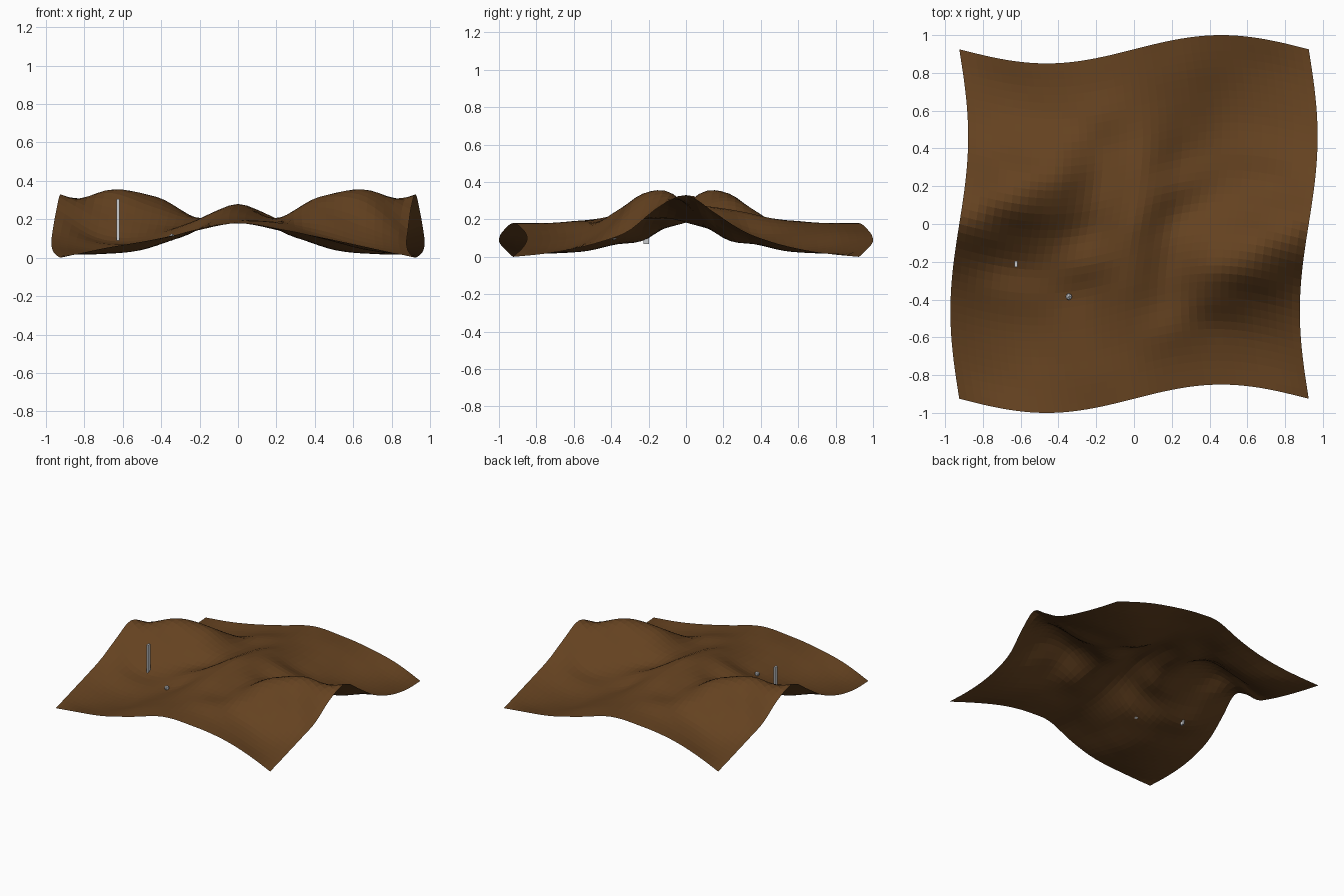
import bpy, bmesh, math
from mathutils import Matrix

if "Cube" in bpy.data.objects:
    bpy.data.objects.remove(bpy.data.objects["Cube"])

def material(name, rgb):
    m = bpy.data.materials.new(name)
    m.diffuse_color = (*rgb, 1)
    m.use_nodes = True
    m.node_tree.nodes["Principled BSDF"].inputs["Base Color"].default_value = m.diffuse_color
    return m

earth = material("earth_brown", (0.128, 0.054, 0.0145))
steel = material("pale_grey", (0.6, 0.61, 0.63))

def add_object(name, bm, mat):
    me = bpy.data.meshes.new(name)
    bm.to_mesh(me)
    bm.free()
    me.materials.append(mat)
    ob = bpy.data.objects.new(name, me)
    bpy.context.collection.objects.link(ob)
    return ob

# Control heights: front edge to the middle row; the back half is the same turned 180 degrees
FRONT = [
    [.00, .05, .09, .138, .18, .145, .10, .05, .00],
    [.015, .022, .065, .138, .18, .155, .10, .04, .015],
    [.04, .02, .042, .125, .185, .185, .13, .07, .04],
    [.078, .035, .042, .115, .205, .185, .235, .165, .078],
    [.137, .075, .07, .12, .24, .20, .315, .315, .137],
    [.235, .105, .10, .18, .265, .205, .28, .35, .26],
]
MIDDLE = [.33, .23, .175, .175, .28, .175, .175, .23, .33]
ROWS = FRONT + [MIDDLE] + [r[::-1] for r in FRONT[::-1]]

def spline(vals, t):
    """Smooth curve through evenly spaced values, t from 0 to 1."""
    n = len(vals) - 1
    f = t * n
    i = min(int(f), n - 1)
    f -= i
    b, c = vals[i], vals[i + 1]
    a = vals[i - 1] if i > 0 else 2 * b - c
    d = vals[i + 2] if i + 2 <= n else 2 * c - b
    return b + 0.5 * f * (c - a + f * (2*a - 5*b + 4*c - d + f * (3*(b - c) + d - a)))

# Terrain sheet with wavy borders
N = 44
bm = bmesh.new()
grid = []
for j in range(N + 1):
    v = 2 * j / N - 1
    line = []
    for i in range(N + 1):
        u = 2 * i / N - 1
        z = spline([spline(r, i / N) for r in ROWS], j / N)
        x = 0.925 * u + 0.047 * math.sin(math.pi * v)
        y = 0.925 * v + 0.075 * math.sin(math.pi * u)
        line.append(bm.verts.new((x, y, max(z, 0))))
    grid.append(line)
for j in range(N):
    for i in range(N):
        bm.faces.new((grid[j][i], grid[j][i + 1], grid[j + 1][i + 1], grid[j + 1][i]))
add_object("terrain", bm, earth)

# Thin upright post standing in the basin
bm = bmesh.new()
bmesh.ops.create_cube(bm, size=1, matrix=Matrix.Translation((-0.625, -0.212, 0.187))
                      @ Matrix.Diagonal((0.014, 0.03, 0.235, 1)))
add_object("post", bm, steel)

# Small pebble on the ground
bm = bmesh.new()
bmesh.ops.create_icosphere(bm, subdivisions=1, radius=0.019,
                           matrix=Matrix.Translation((-0.345, -0.385, 0.107)))
add_object("pebble", bm, steel)
